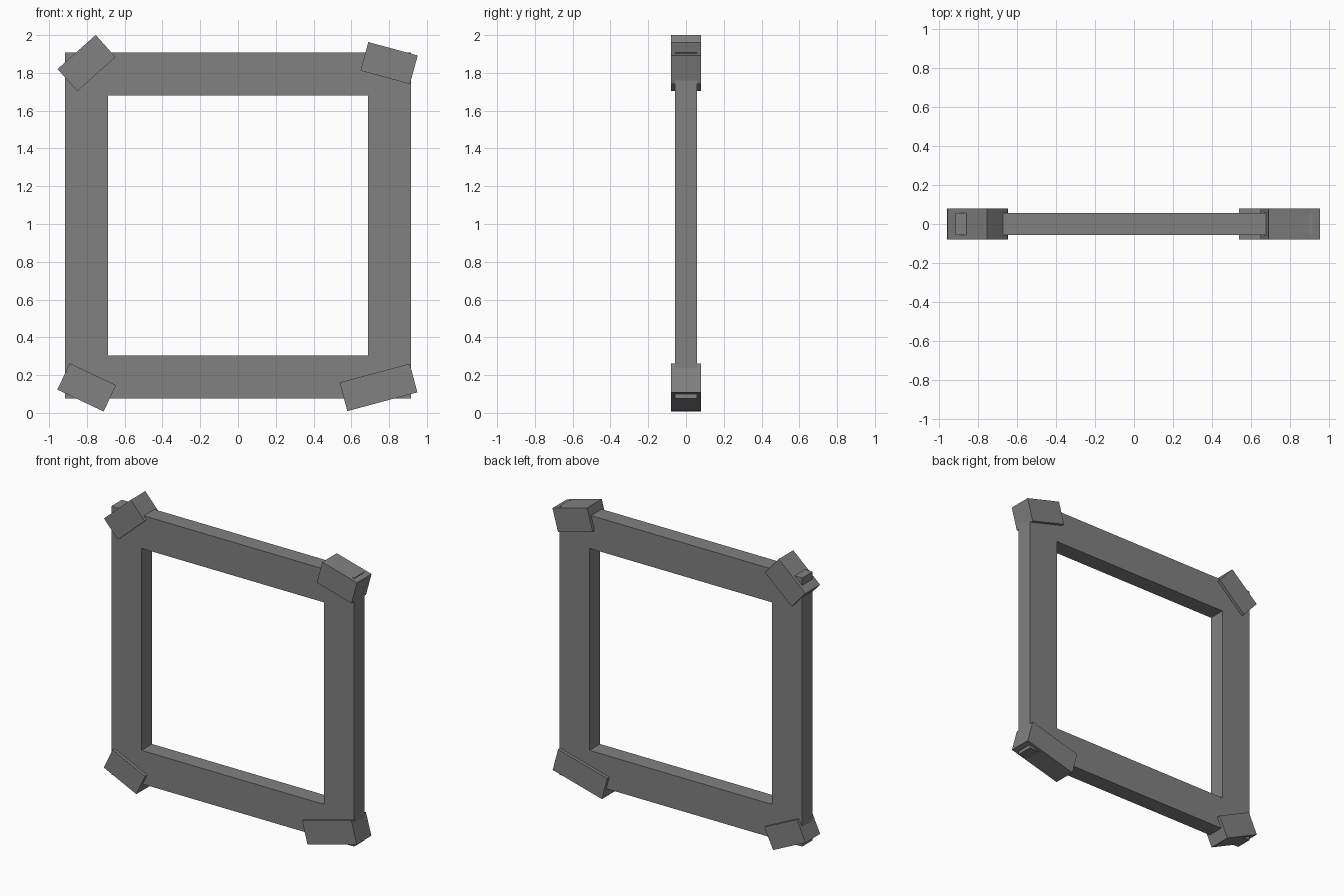
import bpy
import bmesh
from math import radians
from mathutils import Matrix

if "Cube" in bpy.data.objects:
    bpy.data.objects.remove(bpy.data.objects["Cube"])

grey = bpy.data.materials.new("stone grey")
grey.diffuse_color = (0.22, 0.22, 0.22, 1)
grey.use_nodes = True
grey.node_tree.nodes["Principled BSDF"].inputs["Base Color"].default_value = grey.diffuse_color


def finish(name, bm):
    bmesh.ops.recalc_face_normals(bm, faces=bm.faces)
    mesh = bpy.data.meshes.new(name)
    bm.to_mesh(mesh)
    bm.free()
    mesh.materials.append(grey)
    obj = bpy.data.objects.new(name, mesh)
    bpy.context.collection.objects.link(obj)
    return obj


# Square frame: a flat ring of four mitred sides, given depth by extrusion
CENTRE_Z, OUTER, INNER, HALF_DEPTH = 0.992, 0.915, 0.688, 0.057
corners = [(-1, -1), (1, -1), (1, 1), (-1, 1)]
bm = bmesh.new()
rings = [[bm.verts.new((x * r, -HALF_DEPTH, CENTRE_Z + z * r)) for x, z in corners]
         for r in (OUTER, INNER)]
for i in range(4):
    j = (i + 1) % 4
    bm.faces.new((rings[0][i], rings[0][j], rings[1][j], rings[1][i]))
ext = bmesh.ops.extrude_face_region(bm, geom=bm.faces[:], use_keep_orig=True)
moved = [v for v in ext["geom"] if isinstance(v, bmesh.types.BMVert)]
bmesh.ops.translate(bm, verts=moved, vec=(0, 2 * HALF_DEPTH, 0))
finish("square_frame", bm)


# Tilted corner blocks: name, x, z, length, height, tilt in degrees
blocks = [
    ("top_left_block", -0.802, 1.852, 0.271, 0.157, 41.8),
    ("top_right_block", 0.800, 1.852, 0.271, 0.157, -15.2),
    ("bottom_left_block", -0.801, 0.135, 0.271, 0.154, -25.3),
    ("bottom_right_block", 0.744, 0.135, 0.384, 0.157, 15.0),
]
for name, x, z, length, height, tilt in blocks:
    bm = bmesh.new()
    bmesh.ops.create_cube(bm, size=1, matrix=Matrix.Diagonal((length, 0.157, height, 1)))
    obj = finish(name, bm)
    obj.location = (x, 0, z)
    obj.rotation_euler = (0, -radians(tilt), 0)
